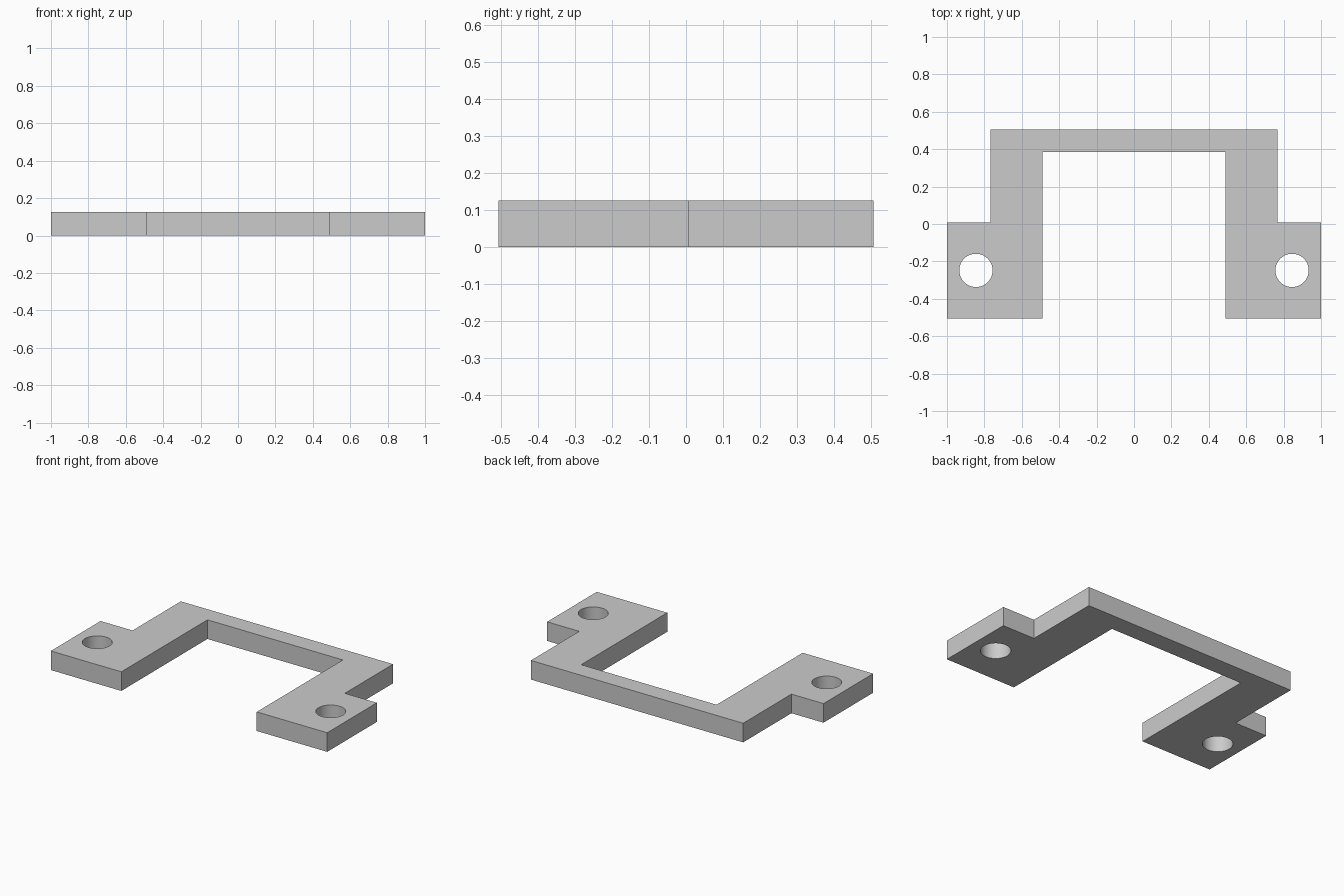
import bpy
import bmesh
import math

cube = bpy.data.objects.get("Cube")
if cube:
    bpy.data.objects.remove(cube, do_unlink=True)

THICK = 0.125
HALF_DEPTH = 0.506
HOLE_X, HOLE_Y, HOLE_R = 0.845, -0.248, 0.089

# Plain grey material
grey = bpy.data.materials.new("plain_grey")
grey.use_nodes = True
colour = (0.6, 0.6, 0.6, 1.0)
grey.diffuse_color = colour
grey.node_tree.nodes["Principled BSDF"].inputs["Base Color"].default_value = colour

# Left half of the outline, from inner back corner round to the outer back corner
half = [(0.49, 0.384), (0.49, -HALF_DEPTH), (1.0, -HALF_DEPTH),
        (1.0, 0.007), (0.768, 0.007), (0.768, HALF_DEPTH)]
outline = half + [(-x, y) for x, y in reversed(half)]

# Flat U-shaped bracket with mounting ears
bm = bmesh.new()
base = bm.faces.new([bm.verts.new((x, y, 0)) for x, y in outline])
raised = bmesh.ops.extrude_face_region(bm, geom=[base])
top = [v for v in raised["geom"] if isinstance(v, bmesh.types.BMVert)]
bmesh.ops.translate(bm, verts=top, vec=(0, 0, THICK))
bmesh.ops.recalc_face_normals(bm, faces=bm.faces)
mesh = bpy.data.meshes.new("bracket")
bm.to_mesh(mesh)
bm.free()
mesh.materials.append(grey)
bracket = bpy.data.objects.new("bracket", mesh)
bpy.context.collection.objects.link(bracket)

# Round screw holes, one through each ear
for name, side in (("left", 1), ("right", -1)):
    bpy.ops.mesh.primitive_cylinder_add(
        vertices=48, radius=HOLE_R, depth=THICK * 3,
        location=(side * HOLE_X, HOLE_Y, THICK / 2))
    cutter = bpy.context.object
    cutter.name = name + "_hole_cutter"
    cutter.data.materials.append(grey)
    cutter.hide_render = True
    cut = bracket.modifiers.new(name + "_hole", "BOOLEAN")
    cut.operation = "DIFFERENCE"
    cut.solver = "EXACT"
    cut.object = cutter
    bpy.ops.object.select_all(action="DESELECT")
    bracket.select_set(True)
    bpy.context.view_layer.objects.active = bracket
    bpy.ops.object.modifier_apply(modifier=cut.name)
    bpy.data.objects.remove(cutter, do_unlink=True)

# Smooth hole walls, crisp edges
bpy.ops.object.shade_smooth_by_angle(angle=math.radians(30))
